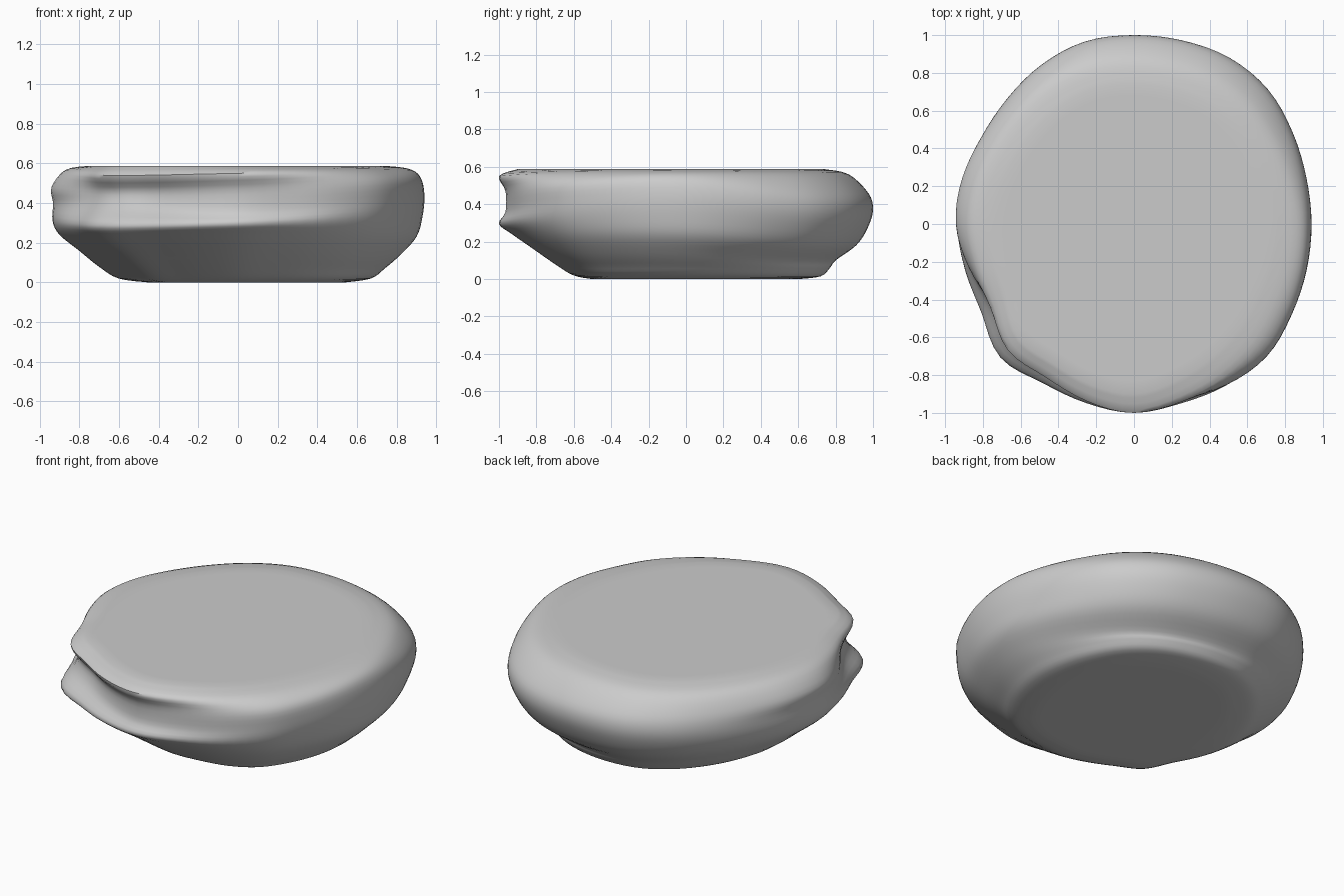
import bpy, math

if "Cube" in bpy.data.objects:
    bpy.data.objects.remove(bpy.data.objects["Cube"])

SEGMENTS, STEPS = 96, 4
TOP = 0.588

# Plan outline: radius every 15 degrees, counter-clockwise from +x
OUTLINE = [0.94, 0.945, 0.97, 1.005, 1.015, 1.005, 1.0, 1.0, 0.975, 0.945, 0.93, 0.935,
           0.94, 0.93, 0.935, 1.0, 0.97, 0.98, 1.0, 0.985, 0.99, 0.99, 0.96, 0.945]

# Side profiles every 45 degrees: radii, then heights, from base to top
RIGHT = ([.54, .67, .74, .82, .90, .93, .94, .92, .86, .74],
         [0, .02, .07, .14, .23, .33, .44, .53, .573, TOP])
BACK = ([.60, .72, .77, .80, .91, .97, 1.0, .975, .87, .74],
        [0, .015, .06, .10, .18, .27, .37, .46, .56, TOP])
BACK_LEFT = ([.52, .65, .73, .80, .88, .925, .94, .92, .85, .72],
             [0, .02, .07, .13, .21, .29, .38, .47, .56, TOP])
LEFT = ([.45, .60, .70, .80, .90, .935, .932, .94, .87, .75],
        [0, .02, .08, .16, .24, .31, .40, .48, .567, TOP])
FRONT_LEFT = ([.50, .60, .70, .82, .94, 1.0, .925, .90, .945, .86],
              [0, .02, .08, .16, .23, .29, .38, .46, .54, TOP])
FRONT = ([.50, .60, .70, .83, .93, 1.0, .965, .965, 1.0, .90],
         [0, .02, .08, .17, .24, .295, .36, .47, .55, TOP])
FRONT_RIGHT = ([.56, .67, .74, .83, .92, .97, .985, .98, .91, .78],
               [0, .02, .07, .14, .23, .32, .41, .51, .568, TOP])
PROFILES = [RIGHT, BACK, BACK, BACK_LEFT, LEFT, FRONT_LEFT, FRONT, FRONT_RIGHT]


def spline(p0, p1, p2, p3, t):
    return 0.5 * (2 * p1 + (p2 - p0) * t + (2 * p0 - 5 * p1 + 4 * p2 - p3) * t * t
                  + (3 * p1 - p0 - 3 * p2 + p3) * t ** 3)


def around(values, turn):
    """Smooth periodic lookup, turn in 0..1."""
    n = len(values)
    i = int(turn * n)
    return spline(*(values[(i + k) % n] for k in (-1, 0, 1, 2)), turn * n - i)


def along(values):
    """Smooth refinement of an open list."""
    p = [values[0]] + values + [values[-1]]
    out = [spline(*p[i:i + 4], s / STEPS) for i in range(len(values) - 1) for s in range(STEPS)]
    return out + [values[-1]]


# Normalise each profile by its widest point, so that the outline sets the size
radii = [along([r / max(p[0]) for r in p[0]]) for p in PROFILES]
heights = [along(p[1]) for p in PROFILES]
levels = len(radii[0])

# Stone body: rings from base to top, with flat inner rings under each cap
rings = [[] for _ in range(levels + 2)]
for s in range(SEGMENTS):
    turn = s / SEGMENTS
    a = turn * math.tau
    size = around(OUTLINE, turn)
    column = []
    for k in range(levels):
        r = size * around([p[k] for p in radii], turn)
        z = around([p[k] for p in heights], turn)
        column.append((r, min(max(z, 0), TOP)))
    column = [(column[0][0] * 0.9, 0)] + column + [(column[-1][0] * 0.92, TOP)]
    for ring, (r, z) in zip(rings, column):
        ring.append((r * math.cos(a), r * math.sin(a), z))

verts = [v for ring in rings for v in ring]
faces = []
for k in range(len(rings) - 1):
    for s in range(SEGMENTS):
        t = (s + 1) % SEGMENTS
        b, c = k * SEGMENTS, (k + 1) * SEGMENTS
        faces.append((b + s, b + t, c + t, c + s))
last = (len(rings) - 1) * SEGMENTS
faces.append(tuple(reversed(range(SEGMENTS))))
faces.append(tuple(range(last, last + SEGMENTS)))

mesh = bpy.data.meshes.new("stone")
mesh.from_pydata(verts, [], faces)
mesh.update()
stone = bpy.data.objects.new("stone", mesh)
bpy.context.collection.objects.link(stone)

grey = bpy.data.materials.new("stone grey")
grey.diffuse_color = (0.6, 0.6, 0.6, 1)
grey.use_nodes = True
grey.node_tree.nodes["Principled BSDF"].inputs["Base Color"].default_value = grey.diffuse_color
mesh.materials.append(grey)

bpy.context.view_layer.objects.active = stone
stone.select_set(True)
bpy.ops.object.shade_smooth_by_angle(angle=math.radians(50))
